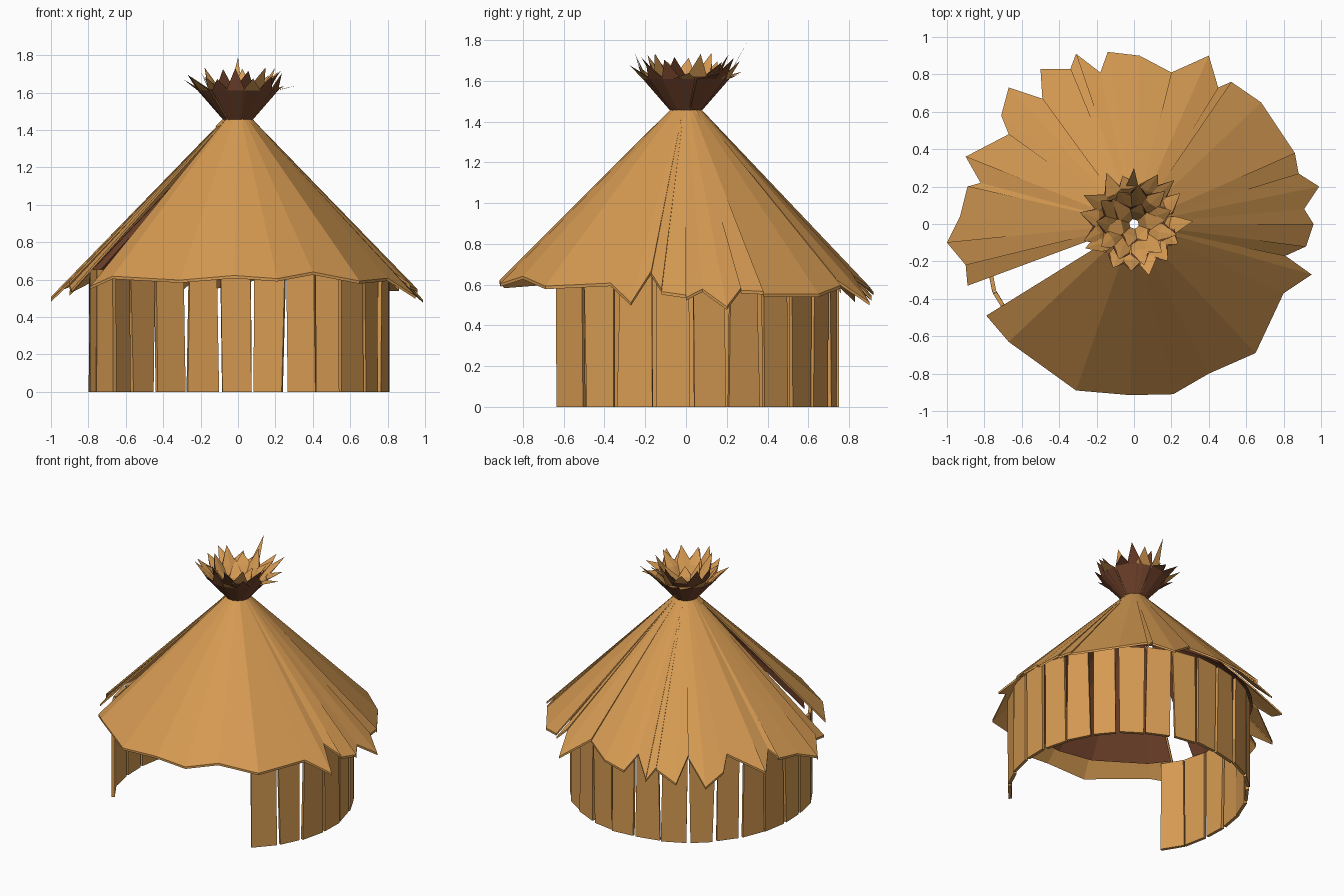
import bpy, math, random
from math import cos, sin, radians, hypot, pi

if "Cube" in bpy.data.objects:
    bpy.data.objects.remove(bpy.data.objects["Cube"])
random.seed(4)

def material(name, col):
    m = bpy.data.materials.new(name)
    m.diffuse_color = (*col, 1)
    m.use_nodes = True
    m.node_tree.nodes["Principled BSDF"].inputs["Base Color"].default_value = m.diffuse_color
    return m

straw = material("straw tan", (0.67, 0.325, 0.085))
brown = material("dark brown", (0.19, 0.063, 0.028))

class Builder:
    """Collects faces of one part, with a material index for each face."""
    def __init__(self):
        self.v, self.f, self.m = [], [], []
    def face(self, pts, mat=0):
        n = len(self.v)
        self.v += pts
        self.f.append(tuple(range(n, n + len(pts))))
        self.m.append(mat)
    def slab(self, top, low, mat=0):
        # two matching loops joined by side faces
        self.face(list(top), mat)
        self.face(list(reversed(low)), mat)
        k = len(top)
        for i in range(k):
            j = (i + 1) % k
            self.face([top[j], top[i], low[i], low[j]], mat)
    def finish(self, name):
        me = bpy.data.meshes.new(name)
        me.from_pydata(self.v, [], self.f)
        me.materials.append(straw)
        me.materials.append(brown)
        for p, m in zip(me.polygons, self.m):
            p.material_index = m
        ob = bpy.data.objects.new(name, me)
        bpy.context.collection.objects.link(ob)
        return ob

# wall: ring of slightly uneven planks, open at the front
wall = Builder()
N, A0, A1 = 20, -46.5, 215
step = (A1 - A0) / N
def wall_pt(a, r, z):
    return (r * cos(radians(a)), -0.06 + r * sin(radians(a)), z)
for i in range(N):
    a, b = A0 + i * step, A0 + (i + 1) * step
    g = [random.uniform(0.0, 1.6) for _ in range(4)]
    r1, r2 = 0.81 + random.uniform(-.012, .006), 0.81 + random.uniform(-.012, .006)
    ends = [(a + g[0], r1, 0), (b - g[1], r2, 0), (b - g[2], r2, 0.655), (a + g[3], r1, 0.655)]
    wall.slab([wall_pt(*e) for e in ends],
              [wall_pt(q, r - 0.022, z) for q, r, z in ends])
wall.finish("wall_planks")

# roof: ragged outline of the eaves, counter-clockwise from the left front corner
eaves = [(-.79, -.49), (-.67, -.63), (-.31, -.89), (-.02, -.915), (.21, -.91), (.4, -.8),
         (.65, -.69), (.8, -.37), (.95, -.27), (.81, -.17), (.92, -.12), (.96, 0),
         (.91, .08), (.99, .2), (.88, .27), (.86, .38), (.68, .65), (.52, .76),
         (.45, .73), (.4, .9), (.2, .81), (.03, .9), (-.14, .92), (-.18, .81),
         (-.31, .91), (-.34, .83), (-.5, .83), (-.49, .67), (-.67, .73), (-.71, .58),
         (-.67, .48), (-.9, .36), (-.82, .22), (-.89, .2), (-.93, .04), (-1, -.1),
         (-.9, -.22), (-.89, -.33)]
def eave_z(x, y):
    return 0.6 + 0.9 * (0.89 - hypot(x, y)) + (0.045 if y < -0.5 else 0)
def top_pt(x, y, r=0.075, z=1.46):
    d = hypot(x, y)
    return (x / d * r, y / d * r, z)

roof, lining = Builder(), Builder()
for i in range(len(eaves) - 1):          # the last sector stays open as a slit
    (x0, y0), (x1, y1) = eaves[i], eaves[i + 1]
    z0, z1 = eave_z(x0, y0), eave_z(x1, y1)
    lift = 0 if i < 7 else random.choice((0, 0.012, 0.025))
    top = [top_pt(x0, y0), (x0, y0, z0), (x1, y1, z1 + lift), top_pt(x1, y1)]
    roof.slab(top, [(x, y, z - 0.015) for x, y, z in top])
    # brown lining inside the roof, ending above the wall
    def inner(x, y):
        d = hypot(x, y)
        return (x / d * 0.79, y / d * 0.79, 0.645)
    lining.face([inner(x1, y1), inner(x0, y0),
                 top_pt(x0, y0, .06, 1.41), top_pt(x1, y1, .06, 1.41)], 1)
roof.finish("thatch_roof")
lining.finish("roof_lining")

# neck: small ragged collar where the thatch is tied
collar = Builder()
for i in range(10):
    a, b = 2 * pi * i / 10, 2 * pi * (i + 1) / 10
    r, z = random.uniform(.10, .125), random.uniform(1.39, 1.42)
    collar.face([(.07 * cos(a), .07 * sin(a), 1.47), (r * cos(a), r * sin(a), z),
                 (r * cos(b), r * sin(b), z), (.07 * cos(b), .07 * sin(b), 1.47)])
collar.finish("roof_collar")

# tuft: rings of straw blades, tan inside and brown outside
def polar(a, r, z):
    return (r * cos(a), r * sin(a), z)
def blades(b, count, base, mid, tip_r, tip_z, offset):
    for i in range(count):
        a = 2 * pi * (i + offset) / count + random.uniform(-.08, .08)
        w = pi / count * 1.15
        (br, bz), (mr, mz) = base, mid
        tip = polar(a + random.uniform(-.1, .1), random.uniform(*tip_r), random.uniform(*tip_z))
        def side(d):
            lo = [polar(a - w, br - d, bz), polar(a + w, br - d, bz)]
            hi = [polar(a - w, mr - d, mz), polar(a + w, mr - d, mz)]
            return lo, hi, polar(a, mr - d * 2.2, mz)
        lo, hi, ridge = side(0.0)
        b.face([lo[0], lo[1], hi[1], hi[0]], 1)          # outer lower part
        b.face([hi[0], hi[1], tip], 1 if i % 3 else 0)   # outer tip
        lo, hi, ridge = side(0.012)
        b.face([lo[1], lo[0], hi[0], ridge])             # inner folded faces
        b.face([lo[1], ridge, hi[1]])
        b.face([ridge, hi[0], tip])
        b.face([hi[1], ridge, tip])
tuft = Builder()
blades(tuft, 15, (.075, 1.45), (.215, 1.61), (.25, .32), (1.63, 1.75), 0)
blades(tuft, 11, (.06, 1.46), (.165, 1.62), (.18, .25), (1.68, 1.74), .5)
blades(tuft, 6, (.04, 1.46), (.09, 1.56), (.11, .19), (1.62, 1.70), .2)
# one tall blade at the back
tuft.face([polar(1.45, .2, 1.6), polar(1.8, .2, 1.6), (0.0, .3, 1.79)])
tuft.finish("roof_tuft")
